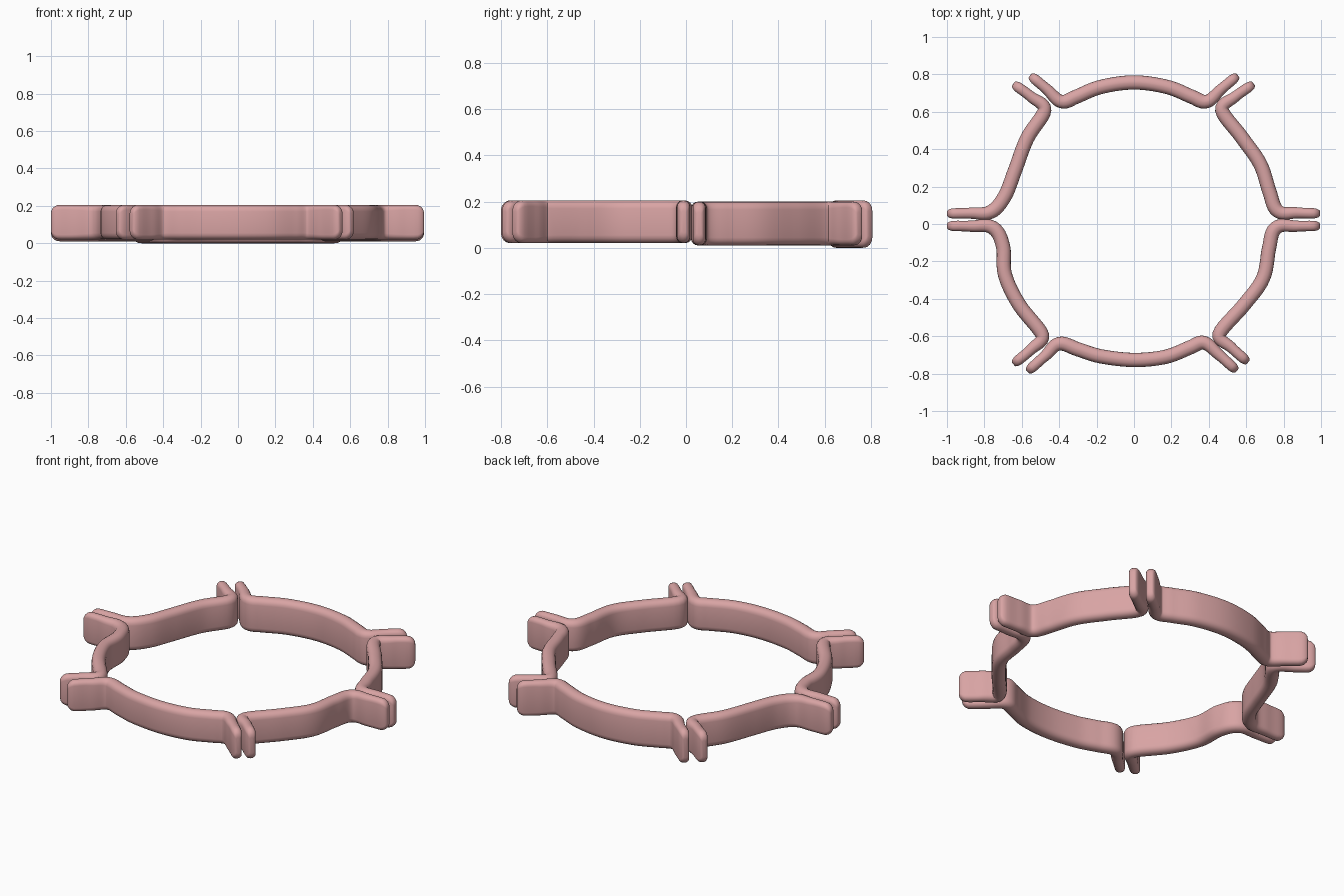
import bpy, bmesh, math
from mathutils import Vector, geometry

cube = bpy.data.objects.get("Cube")
if cube:
    bpy.data.objects.remove(cube, do_unlink=True)

pink = bpy.data.materials.new("dusty_pink")
pink.use_nodes = True
colour = (0.69, 0.37, 0.37, 1)
pink.diffuse_color = colour
pink.node_tree.nodes["Principled BSDF"].inputs["Base Color"].default_value = colour


def smooth_path(points, steps=7):
    """Smooth curve through the points, with handles limited at tight bends."""
    pts = [Vector(p) for p in points]
    last = len(pts) - 1
    handles = []
    for i, p in enumerate(pts):
        a, b = pts[max(i - 1, 0)], pts[min(i + 1, last)]
        reach = min(d for d in ((p - a).length, (b - p).length) if d > 0)
        handles.append((b - a).normalized() * reach * 0.36)
    path = []
    for i in range(last):
        path += geometry.interpolate_bezier(pts[i], pts[i] + handles[i],
                                            pts[i + 1] - handles[i + 1], pts[i + 1], steps + 1)[:-1]
    return path + [pts[-1]]


def end_rounded(path, radius=0.045):
    """Add extra stations near both ends so the tips can be rounded."""
    def densify(p):
        d = (p[1] - p[0]).normalized()
        tip = [p[0] + d * radius * f for f in (0, 0.06, 0.2, 0.45, 0.75)]
        return tip + [q for q in p if (q - p[0]).length > radius]
    path = densify(path)
    return densify(path[::-1])[::-1]


def inset(d, radius):
    """How much a quarter-round tip pulls in at distance d from its end."""
    return 0 if d >= radius else radius - math.sqrt(max(radius ** 2 - (radius - d) ** 2, 0))


def section(half_t, half_h):
    """Upright bar outline with rounded top and bottom: (across, up) pairs."""
    r = half_t * 0.92
    out = []
    for sx, sz, start in ((1, 1, 0), (-1, 1, 90), (-1, -1, 180), (1, -1, 270)):
        for k in range(5):
            a = math.radians(start + k * 22.5)
            out.append((sx * (half_t - r) + r * math.cos(a),
                        sz * (half_h - r) + r * math.sin(a)))
    return out


def make_segment(name, points, bottom, top):
    path = end_rounded(smooth_path(points))
    dist = [0]
    for a, b in zip(path, path[1:]):
        dist.append(dist[-1] + (b - a).length)
    mid, half = (bottom + top) / 2, (top - bottom) / 2
    bm = bmesh.new()
    rings = []
    for i, p in enumerate(path):
        d = min(dist[i], dist[-1] - dist[i])
        tangent = path[min(i + 1, len(path) - 1)] - path[max(i - 1, 0)]
        side = Vector((-tangent.y, tangent.x)).normalized()
        # Flanges are thinner than the curved body
        body = min(max((d - 0.1) / 0.15, 0), 1)
        half_t = 0.028 + 0.01 * body - inset(d, 0.045) * 0.4
        half_h = half - inset(d, 0.045)
        rings.append([bm.verts.new((p.x + side.x * u, p.y + side.y * u, mid + v))
                      for u, v in section(half_t, half_h)])
    n = len(rings[0])
    for a, b in zip(rings, rings[1:]):
        for k in range(n):
            bm.faces.new((a[k], a[(k + 1) % n], b[(k + 1) % n], b[k]))
    bm.faces.new(rings[0])
    bm.faces.new(rings[-1][::-1])
    bmesh.ops.recalc_face_normals(bm, faces=bm.faces)
    mesh = bpy.data.meshes.new(name)
    bm.to_mesh(mesh)
    bm.free()
    mesh.materials.append(pink)
    obj = bpy.data.objects.new(name, mesh)
    bpy.context.collection.objects.link(obj)
    bpy.ops.object.select_all(action='DESELECT')
    obj.select_set(True)
    bpy.context.view_layer.objects.active = obj
    bpy.ops.object.shade_smooth_by_angle(angle=math.radians(50))


def mirrored(half):
    """Complete a symmetric path that runs from the right tip to x = 0."""
    return half + [(-x, y) for x, y in half[-2::-1]]


# Back and front arcs, flange tip to flange tip
make_segment("back_arc", mirrored([(-.555, .795), (-.465, .72), (-.39, .655), (-.31, .68),
                                   (-.18, .732), (0, .757)]), 0.0, 0.205)
make_segment("front_arc", [(-.57, -.79), (-.47, -.70), (-.40, -.64), (-.30, -.67), (-.18, -.707),
                           (0, -.727), (.17, -.71), (.30, -.66), (.375, -.635),
                           (.45, -.695), (.55, -.785)], 0.02, 0.205)

# Side arcs, from the diagonal flange to the straight side flange
make_segment("back_right_arc", [(-.645, .75), (-.55, .68), (-.478, .61), (-.57, .46), (-.635, .29),
                                (-.69, .15), (-.765, .065), (-.87, .058), (-1, .056)], 0.01, 0.2)
make_segment("back_left_arc", [(.64, .75), (.54, .68), (.47, .61), (.575, .465), (.675, .32),
                               (.725, .17), (.77, .068), (.87, .06), (.995, .056)], 0.01, 0.2)
make_segment("front_right_arc", [(-.645, -.75), (-.55, -.67), (-.49, -.595), (-.615, -.43),
                                 (-.69, -.27), (-.70, -.12), (-.755, -.02), (-.87, -.012),
                                 (-1, -.01)], 0.02, 0.205)
make_segment("front_left_arc", [(.61, -.74), (.52, -.66), (.455, -.59), (.59, -.43),
                                (.69, -.29), (.722, -.13), (.76, -.02), (.87, -.012),
                                (.995, -.01)], 0.02, 0.205)
